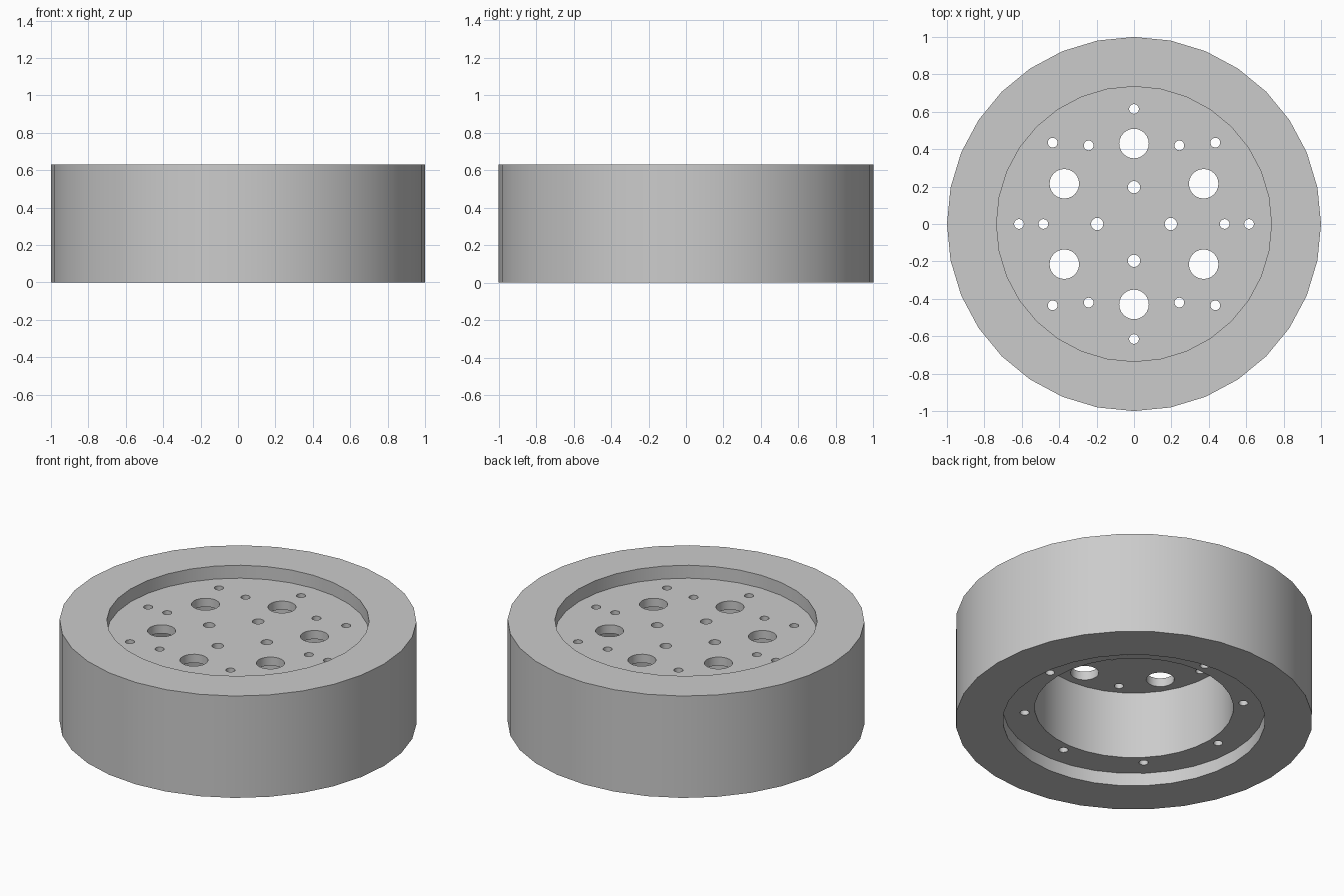
import bpy
import bmesh
import math
from mathutils import Matrix, Vector

cube = bpy.data.objects.get("Cube")
if cube:
    bpy.data.objects.remove(cube, do_unlink=True)

HEIGHT, RIM_R, PLATE_R, BORE_R = 0.63, 1.0, 0.735, 0.557
RECESS, THICK, SIDES = 0.08, 0.053, 32
LOW = RECESS + THICK      # lower shoulder of the rim
HIGH = HEIGHT - LOW       # upper shoulder of the rim

grey = bpy.data.materials.new("plain grey")
grey.use_nodes = True
colour = (0.6, 0.6, 0.6, 1)
grey.diffuse_color = colour
grey.node_tree.nodes["Principled BSDF"].inputs["Base Color"].default_value = colour


def make_object(name, bm):
    bmesh.ops.recalc_face_normals(bm, faces=bm.faces)
    mesh = bpy.data.meshes.new(name)
    bm.to_mesh(mesh)
    bm.free()
    mesh.materials.append(grey)
    obj = bpy.data.objects.new(name, mesh)
    bpy.context.collection.objects.link(obj)
    return obj


def revolve(name, profile):
    """Spin a closed (radius, z) profile about the z axis."""
    bm = bmesh.new()
    verts = [bm.verts.new((r, 0, z)) for r, z in profile]
    edges = [bm.edges.new((v, verts[i - 1])) for i, v in enumerate(verts)]
    bmesh.ops.spin(bm, geom=verts + edges, cent=(0, 0, 0), axis=(0, 0, 1),
                   angle=math.tau, steps=SIDES)
    bmesh.ops.remove_doubles(bm, verts=bm.verts, dist=0.0001)
    return make_object(name, bm)


def add_cylinder(bm, radius, low, high, x=0, y=0, sides=SIDES):
    bmesh.ops.create_cone(bm, cap_ends=True, segments=sides, radius1=radius,
                          radius2=radius, depth=high - low,
                          matrix=Matrix.Translation(Vector((x, y, (low + high) / 2))))


def hole_cutter(name, patterns):
    """Rings of drill cylinders: (count, ring radius, hole radius, start angle)."""
    bm = bmesh.new()
    for count, ring, radius, start in patterns:
        for i in range(count):
            a = math.radians(start) + math.tau * i / count
            add_cylinder(bm, radius, -0.1, HEIGHT + 0.1,
                         ring * math.cos(a), ring * math.sin(a), 24)
    cutter = make_object(name, bm)
    cutter.hide_render = True
    return cutter


def drill(obj, cutter):
    mod = obj.modifiers.new("holes", 'BOOLEAN')
    mod.operation = 'DIFFERENCE'
    mod.solver = 'EXACT'
    mod.object = cutter
    bpy.context.view_layer.objects.active = obj
    bpy.ops.object.modifier_apply(modifier=mod.name)


# Heavy outer rim with a stepped seat at both ends
rim = revolve("outer_rim", [
    (RIM_R, 0), (RIM_R, HEIGHT), (PLATE_R, HEIGHT), (PLATE_R, HIGH),
    (BORE_R, HIGH), (BORE_R, LOW), (PLATE_R, LOW), (PLATE_R, 0)])

# Ring plate set into the underside
ring = revolve("bottom_ring_plate", [
    (PLATE_R, RECESS), (PLATE_R, LOW), (BORE_R, LOW), (BORE_R, RECESS)])

# Full disc set into the top
disc = bmesh.new()
add_cylinder(disc, PLATE_R, HIGH, HEIGHT - RECESS)
plate = make_object("top_plate", disc)

# Bolt holes run through all parts, the hub pattern only through the top plate
bolts = hole_cutter("bolt_cutter", [(8, 0.615, 0.026, 0)])
hub = hole_cutter("hub_cutter", [(6, 0.43, 0.079, 30),
                                 (6, 0.485, 0.026, 0),
                                 (4, 0.197, 0.033, 0)])
for part in (rim, ring, plate):
    drill(part, bolts)
drill(plate, hub)
for cutter in (bolts, hub):
    bpy.data.objects.remove(cutter, do_unlink=True)

# Smooth round walls, crisp rims
for part in (rim, ring, plate):
    bpy.ops.object.select_all(action='DESELECT')
    part.select_set(True)
    bpy.context.view_layer.objects.active = part
    bpy.ops.object.shade_smooth_by_angle(angle=math.radians(30))
